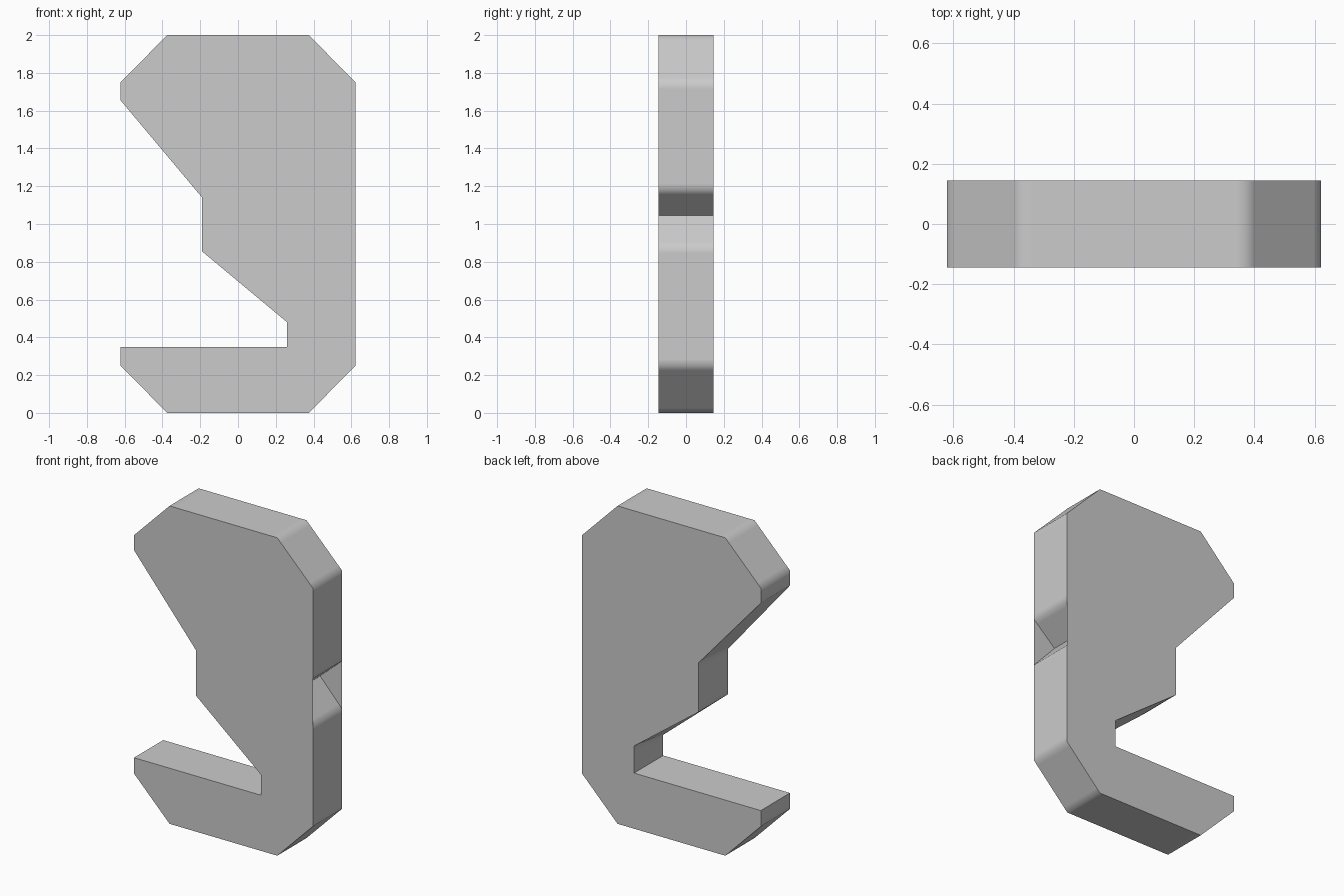
import bpy, bmesh
from math import radians
from mathutils import Vector

if "Cube" in bpy.data.objects:
    bpy.data.objects.remove(bpy.data.objects["Cube"])

HALF = 0.145          # half thickness
HOLD = 0.035          # distance of supporting loops from each corner

# Outline (x, z) with the V groove in the spine; the hook differs front to back
def outline(knee_z, notch_z):
    return [(-0.375, 0), (0.375, 0), (0.622, 0.25),
            (0.622, 0.88), (0.47, 1.045), (0.622, 1.18),
            (0.622, 1.75), (0.375, 2), (-0.375, 2),
            (-0.622, 1.75), (-0.622, 1.655), (-0.19, knee_z), (-0.19, 0.855),
            (0.26, notch_z), (0.26, 0.35), (-0.622, 0.35), (-0.622, 0.25)]

# Add supporting points beside each corner so shading softens only there
def ring(bm, corners, y):
    pts = [Vector((x, y, z)) for x, z in corners]
    verts = []
    for i, p in enumerate(pts):
        q = pts[(i + 1) % len(pts)]
        step = (q - p).normalized() * HOLD
        verts += [bm.verts.new(v) for v in (p, p + step, q - step)]
    return verts

bm = bmesh.new()
front = ring(bm, outline(1.14, 0.48), -HALF)
back = ring(bm, outline(1.165, 0.52), HALF)

# Rim around the whole outline, groove included
n = len(front)
for i in range(n):
    j = (i + 1) % n
    bm.faces.new((front[i], front[j], back[j], back[i]))

# Side plates
caps = [bm.faces.new(front), bm.faces.new(back[::-1])]

# Thin webs closing the groove ends, the front one slightly dented
low, apex, high = 9, 12, 15
dent = bm.verts.new((0.606, -HALF, 0.897))
caps += [bm.faces.new((front[low], dent, front[high], front[apex])),
         bm.faces.new((back[apex], back[high], back[low]))]

bm.normal_update()
bmesh.ops.triangulate(bm, faces=caps)

mesh = bpy.data.meshes.new("hook_plate")
bm.to_mesh(mesh)
bm.free()
plate = bpy.data.objects.new("hook_plate", mesh)
bpy.context.collection.objects.link(plate)
bpy.context.view_layer.objects.active = plate
plate.select_set(True)
bpy.ops.object.shade_smooth_by_angle(angle=radians(60))
